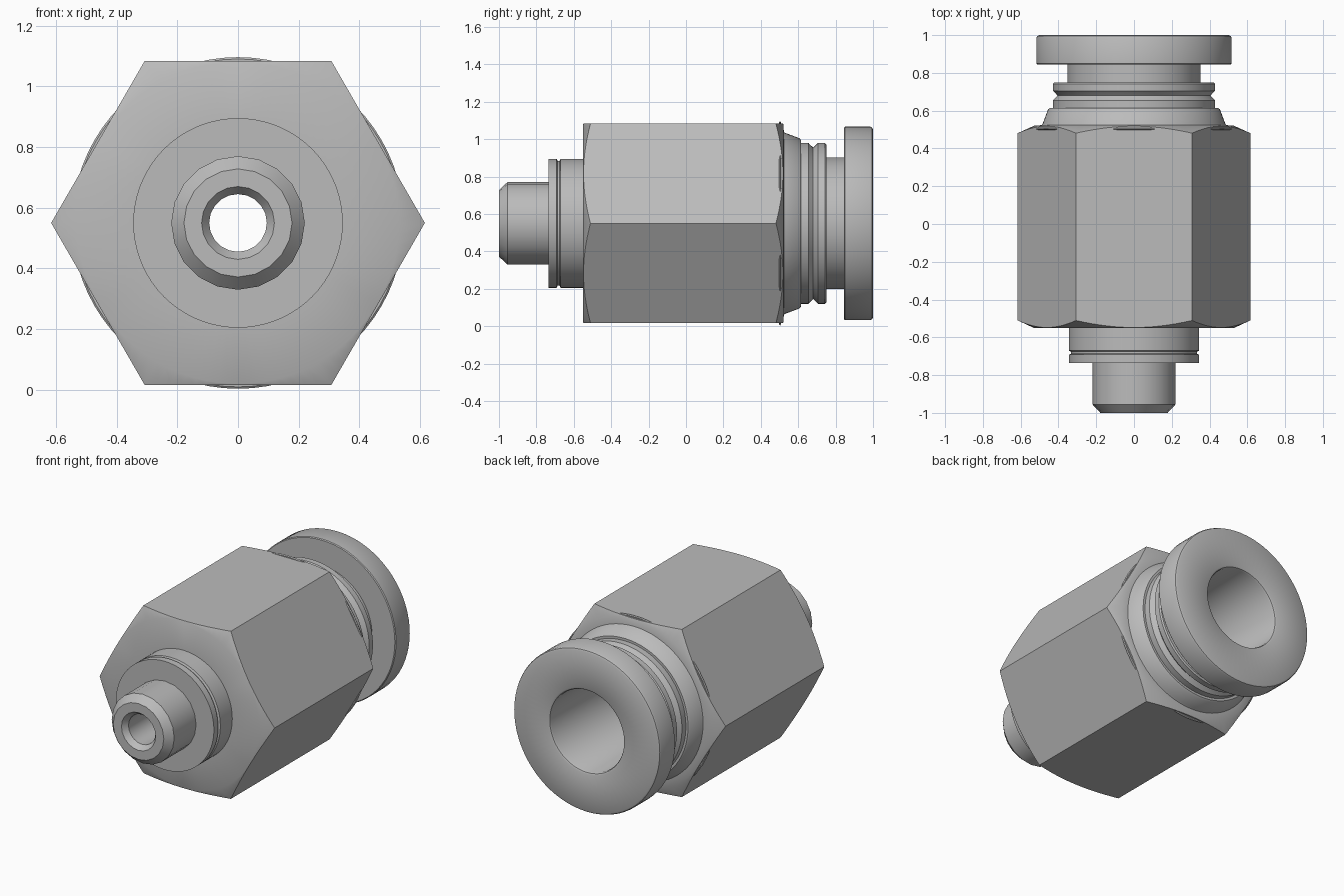
import bpy, bmesh, math

if "Cube" in bpy.data.objects:
    bpy.data.objects.remove(bpy.data.objects["Cube"], do_unlink=True)

AXIS_Z = 0.55
APOTHEM = 0.533

metal = bpy.data.materials.new("grey metal")
metal.use_nodes = True
grey = (0.5, 0.5, 0.5, 1)
metal.diffuse_color = grey
metal.node_tree.nodes["Principled BSDF"].inputs["Base Color"].default_value = grey


def lathe(name, profile, segments=72, smooth_angle=35):
    """Spin a closed (y, radius) loop round the y axis; profile may depend on the angle."""
    bm = bmesh.new()
    rings = []
    for i in range(segments):
        a = math.tau * i / segments
        points = profile(a) if callable(profile) else profile
        rings.append([bm.verts.new((r * math.cos(a), y, AXIS_Z + r * math.sin(a)))
                      for y, r in points])
    count = len(rings[0])
    for i, ring in enumerate(rings):
        after = rings[(i + 1) % segments]
        for j in range(count):
            k = (j + 1) % count
            bm.faces.new((ring[j], ring[k], after[k], after[j]))
    bmesh.ops.recalc_face_normals(bm, faces=bm.faces)
    mesh = bpy.data.meshes.new(name)
    bm.to_mesh(mesh)
    bm.free()
    mesh.materials.append(metal)
    obj = bpy.data.objects.new(name, mesh)
    bpy.context.collection.objects.link(obj)
    bpy.ops.object.select_all(action="DESELECT")
    obj.select_set(True)
    bpy.context.view_layer.objects.active = obj
    bpy.ops.object.shade_smooth_by_angle(angle=math.radians(smooth_angle))
    return obj


def hex_section(a):
    """Hexagon radius at this angle, with conical chamfers at both ends."""
    sixth = math.pi / 3
    r = APOTHEM / math.cos(a % sixth - sixth / 2)
    cut = (r - APOTHEM) * 0.45
    return [(-0.55, 0.3), (-0.55, APOTHEM - 0.003), (-0.548 + cut, r),
            (0.518 - cut, r), (0.52, APOTHEM - 0.003), (0.525, 0.47), (0.525, 0.3)]


# Hexagonal body
lathe("hex_body", hex_section, 96)

# Thin lip just proud of the flats at the back of the hexagon
lathe("body_lip", [(0.498, 0.4), (0.498, 0.54), (0.503, 0.546),
                   (0.508, 0.54), (0.508, 0.4)])

# Tapered shoulder behind the body
lathe("shoulder", [(0.5, 0.3), (0.5, 0.5), (0.523, 0.487), (0.535, 0.482),
                   (0.607, 0.455), (0.615, 0.445), (0.615, 0.3)])

# Grooved retaining ring
lathe("retaining_ring", [(0.6, 0.3), (0.6, 0.43), (0.655, 0.43), (0.662, 0.422),
                         (0.68, 0.405), (0.698, 0.422), (0.705, 0.43),
                         (0.742, 0.43), (0.75, 0.422), (0.75, 0.3)])

# Release sleeve with its flange and wide bore
lathe("release_sleeve", [(-0.2, 0.257), (-0.2, 0.35), (0.845, 0.352),
                         (0.845, 0.512), (0.85, 0.517), (0.985, 0.517),
                         (0.995, 0.512), (1, 0.502), (1, 0.272),
                         (0.995, 0.262), (0.985, 0.257)])

# Sealing collar with a narrow groove
lathe("sealing_collar", [(-0.735, 0.15), (-0.735, 0.345), (-0.692, 0.345),
                         (-0.686, 0.333), (-0.676, 0.333), (-0.67, 0.345),
                         (-0.5, 0.345), (-0.5, 0.15)])

# Faceted front stem with chamfered tip and narrow bore
lathe("front_stem", [(-1, 0.12), (-1, 0.178), (-0.955, 0.22), (-0.3, 0.22),
                     (-0.3, 0.3), (-0.2, 0.3), (-0.2, 0.095), (-0.965, 0.095)], 20)
